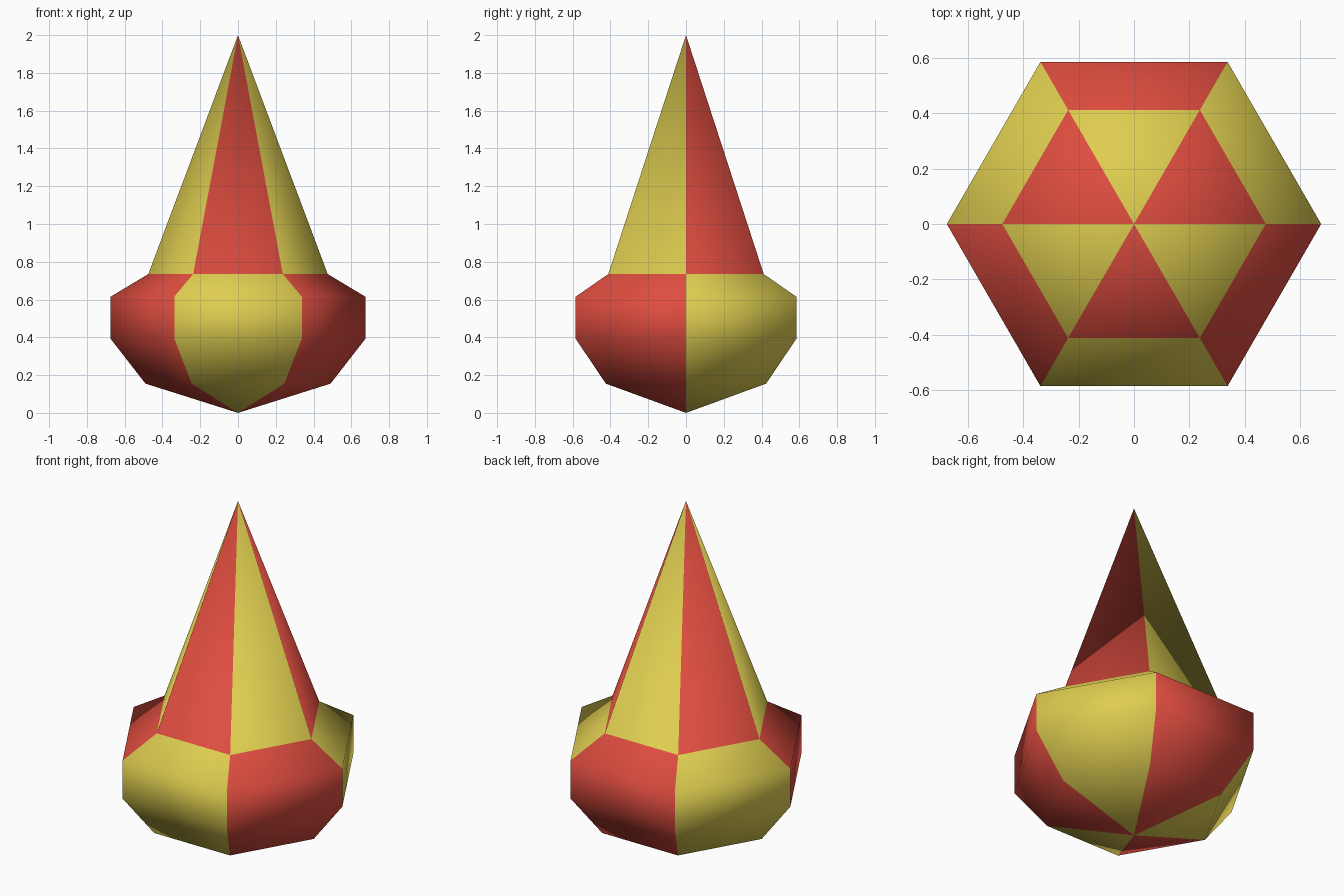
import bpy, bmesh, math

if "Cube" in bpy.data.objects:
    bpy.data.objects.remove(bpy.data.objects["Cube"])

SIDES = 6


def make_material(name, rgb):
    mat = bpy.data.materials.new(name)
    mat.diffuse_color = (*rgb, 1.0)
    mat.use_nodes = True
    mat.node_tree.nodes["Principled BSDF"].inputs["Base Color"].default_value = mat.diffuse_color
    return mat


yellow = make_material("yellow", (0.73, 0.61, 0.08))
red = make_material("red", (0.73, 0.073, 0.05))

# Profile (radius, height) from bottom tip to the top point
TIP_BOTTOM, TIP_TOP = 0.0, 2.0
NECK = 0.735
RINGS = [(0.49, 0.155), (0.675, 0.393), (0.675, 0.615), (0.475, NECK)]

bm = bmesh.new()
rings = []
for r, z in RINGS:
    rings.append([bm.verts.new((r * math.cos(k * math.tau / SIDES),
                                r * math.sin(k * math.tau / SIDES), z))
                  for k in range(SIDES)])
bottom = bm.verts.new((0, 0, TIP_BOTTOM))
top = bm.verts.new((0, 0, TIP_TOP))

for k in range(SIDES):
    n = (k + 1) % SIDES
    bm.faces.new((bottom, rings[0][n], rings[0][k]))
    for lo, hi in zip(rings, rings[1:]):
        bm.faces.new((lo[k], lo[n], hi[n], hi[k]))
    bm.faces.new((rings[-1][k], rings[-1][n], top))

# Alternating colours by sector, swapped above the neck
for f in bm.faces:
    c = f.calc_center_median()
    sector = int((math.atan2(c.y, c.x) % math.tau) / (math.tau / SIDES))
    f.material_index = (sector + (c.z > NECK)) % 2
    f.smooth = True

bm.normal_update()
mesh = bpy.data.meshes.new("pointed_hexagonal_bulb")
bm.to_mesh(mesh)
bm.free()
mesh.materials.append(yellow)
mesh.materials.append(red)
obj = bpy.data.objects.new("pointed_hexagonal_bulb", mesh)
bpy.context.collection.objects.link(obj)
